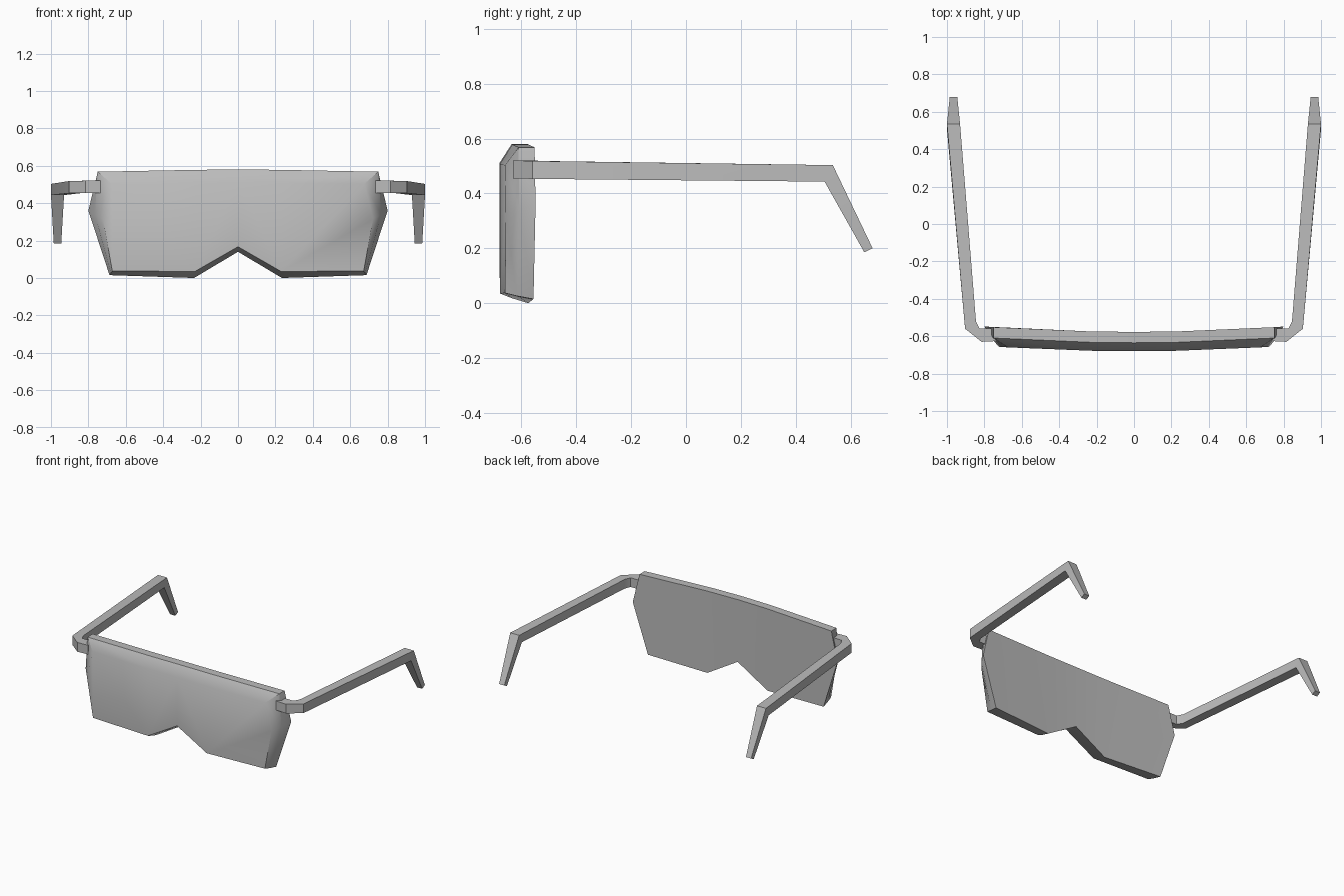
import bpy, bmesh, math

cube = bpy.data.objects.get("Cube")
if cube:
    bpy.data.objects.remove(cube, do_unlink=True)

grey = bpy.data.materials.new("Plain grey")
grey.use_nodes = True
COLOUR = (0.5, 0.5, 0.5, 1)
grey.diffuse_color = COLOUR
grey.node_tree.nodes["Principled BSDF"].inputs["Base Color"].default_value = COLOUR


def loft(name, rings, caps, closed=True, merge=True):
    """Skin a list of rings, cap both ends, and mirror the half across x."""
    bm = bmesh.new()
    rows = [[bm.verts.new(p) for p in ring] for ring in rings]
    n = len(rows[0])
    for a, b in zip(rows, rows[1:]):
        for i in range(n if closed else n - 1):
            j = (i + 1) % n
            bm.faces.new((a[i], a[j], b[j], b[i]))
    for row in (rows[0], rows[-1]):
        for cap in caps:
            bm.faces.new([row[i] for i in cap])
    bmesh.ops.recalc_face_normals(bm, faces=bm.faces)
    # Orient the open half-shell by its first cap, which faces the front
    bm.normal_update()
    if not closed:
        front = min(bm.faces, key=lambda f: f.calc_center_median().y)
        if front.normal.y > 0:
            bmesh.ops.reverse_faces(bm, faces=bm.faces)
    mesh = bpy.data.meshes.new(name)
    bm.to_mesh(mesh)
    bm.free()
    mesh.materials.append(grey)
    obj = bpy.data.objects.new(name, mesh)
    bpy.context.collection.objects.link(obj)
    bpy.ops.object.select_all(action='DESELECT')
    obj.select_set(True)
    bpy.context.view_layer.objects.active = obj
    bpy.ops.object.shade_smooth_by_angle(angle=math.radians(35))
    mirror = obj.modifiers.new("Mirror", 'MIRROR')
    mirror.use_mirror_merge = merge
    return obj


# Visor: half outlines from top centre round to the nose notch
front = [(0, .51), (.23, .508), (.675, .503), (.722, .315),
         (.672, .037), (.23, .035), (0, .167)]
back = [(0, .58), (.23, .578), (.75, .568), (.80, .36),
        (.687, .015), (.235, 0), (0, .14)]
middle = [((a[0] + b[0]) / 2, (a[1] + b[1]) / 2) for a, b in zip(front, back)]
middle[:3] = back[:3]
middle[3] = (.765, .34)


def bowed(outline, y):
    return [(x, y + .045 * x * x, z) for x, z in outline]


loft("visor", [bowed(front, -.68), bowed(middle, -.635), bowed(back, -.577)],
     [(0, 1, 5, 6), (1, 2, 3, 4, 5)], closed=False)

# Temple arms: inner and outer (x, y), top and bottom z, rearward shift of the underside
stations = [
    ((.735, -.56), (.735, -.626), .52, .455, 0),
    ((.825, -.56), (.815, -.63), .52, .455, 0),
    ((.845, -.52), (.903, -.56), .518, .453, 0),
    ((.93, .535), (1.0, .535), .503, .443, -.03),
    ((.945, .68), (.985, .68), .20, .185, -.03),
]
rings = []
for (xi, yi), (xo, yo), top, bottom, shift in stations:
    rings.append([(xi, yi, top), (xo, yo, top),
                  (xo, yo + shift, bottom), (xi, yi + shift, bottom)])
loft("temple_arms", rings, [(0, 1, 2, 3)], merge=False)
